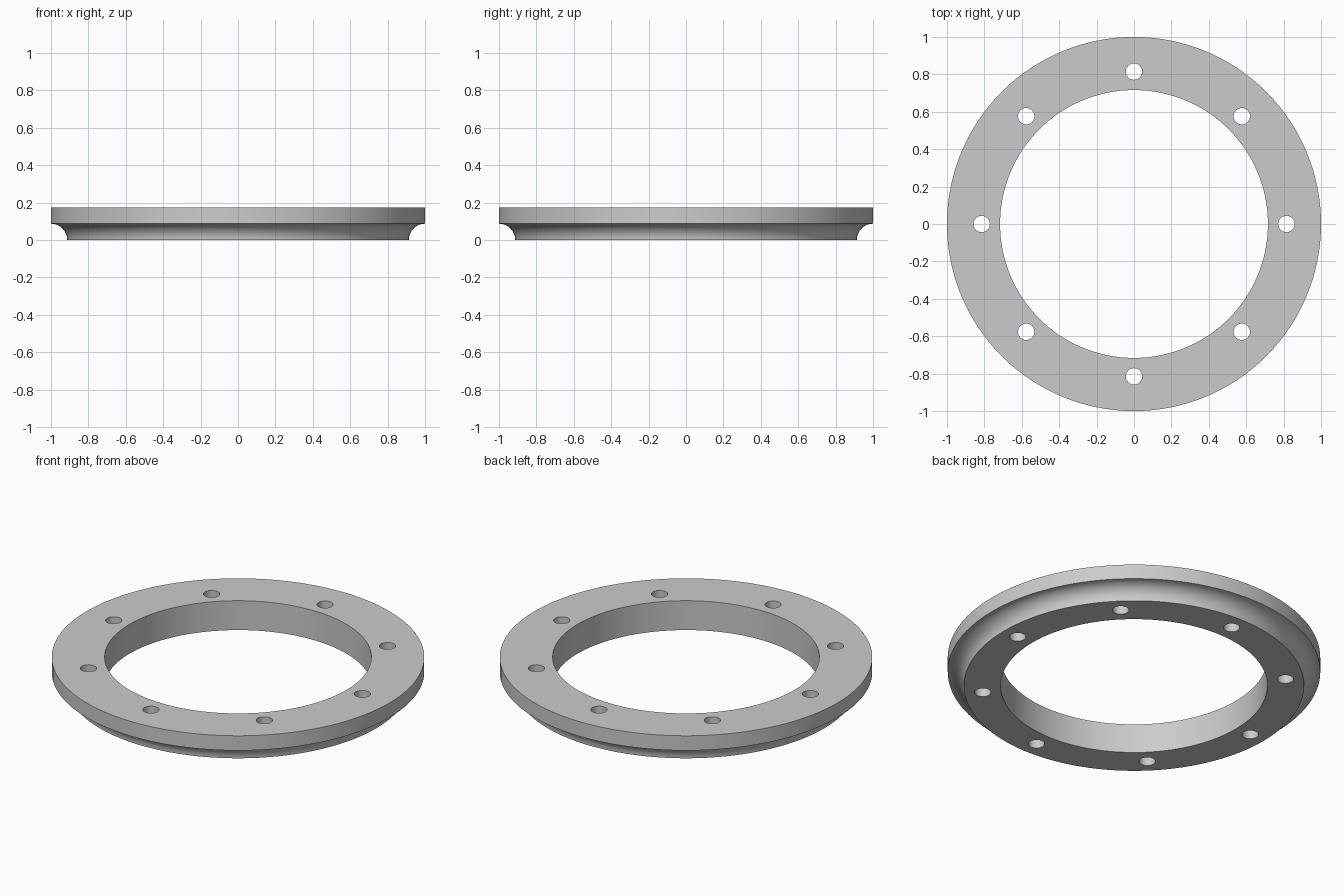
import bpy
import bmesh
from math import cos, sin, pi, radians
from mathutils import Matrix, Vector

cube = bpy.data.objects.get("Cube")
if cube:
    bpy.data.objects.remove(cube, do_unlink=True)

HEIGHT = 0.174
COVE = 0.087          # radius of the concave lower edge
INNER, OUTER = 0.716, 1.0
HOLE_CIRCLE, HOLE_RADIUS, HOLES = 0.815, 0.044, 8

# Single plain grey metal
grey = bpy.data.materials.new("plain_grey")
colour = (0.6, 0.6, 0.6, 1)
grey.diffuse_color = colour
grey.use_nodes = True
grey.node_tree.nodes["Principled BSDF"].inputs["Base Color"].default_value = colour


def make_object(name, bm):
    bmesh.ops.recalc_face_normals(bm, faces=bm.faces)
    mesh = bpy.data.meshes.new(name)
    bm.to_mesh(mesh)
    bm.free()
    mesh.materials.append(grey)
    obj = bpy.data.objects.new(name, mesh)
    bpy.context.collection.objects.link(obj)
    return obj


# Ring: lathe a closed cross-section with a concave quarter-round
STEPS = 12
cove = [(OUTER - COVE * cos(pi / 2 * i / STEPS), COVE * sin(pi / 2 * i / STEPS))
        for i in range(STEPS + 1)]
profile = [(INNER, 0)] + cove + [(OUTER, HEIGHT), (INNER, HEIGHT)]
bm = bmesh.new()
verts = [bm.verts.new((r, 0, z)) for r, z in profile]
edges = [bm.edges.new((verts[i - 1], verts[i])) for i in range(len(verts))]
bmesh.ops.spin(bm, geom=verts + edges, cent=(0, 0, 0), axis=(0, 0, 1),
               angle=2 * pi, steps=128, use_merge=True)
bmesh.ops.remove_doubles(bm, verts=bm.verts, dist=0.0001)
ring = make_object("flange_ring", bm)

# Bolt holes: evenly spaced cylinders cut right through
bm = bmesh.new()
for i in range(HOLES):
    a = 2 * pi * i / HOLES
    place = Vector((HOLE_CIRCLE * cos(a), HOLE_CIRCLE * sin(a), HEIGHT / 2))
    bmesh.ops.create_cone(bm, cap_ends=True, segments=32, radius1=HOLE_RADIUS,
                          radius2=HOLE_RADIUS, depth=HEIGHT * 2,
                          matrix=Matrix.Translation(place))
cutter = make_object("bolt_hole_cutter", bm)
cutter.hide_render = True

cut = ring.modifiers.new("bolt_holes", 'BOOLEAN')
cut.operation = 'DIFFERENCE'
cut.solver = 'EXACT'
cut.object = cutter

bpy.ops.object.select_all(action='DESELECT')
ring.select_set(True)
bpy.context.view_layer.objects.active = ring
bpy.ops.object.modifier_apply(modifier=cut.name)
bpy.data.objects.remove(cutter, do_unlink=True)

# Smooth round walls, crisp rims
bpy.ops.object.shade_smooth_by_angle(angle=radians(30))
